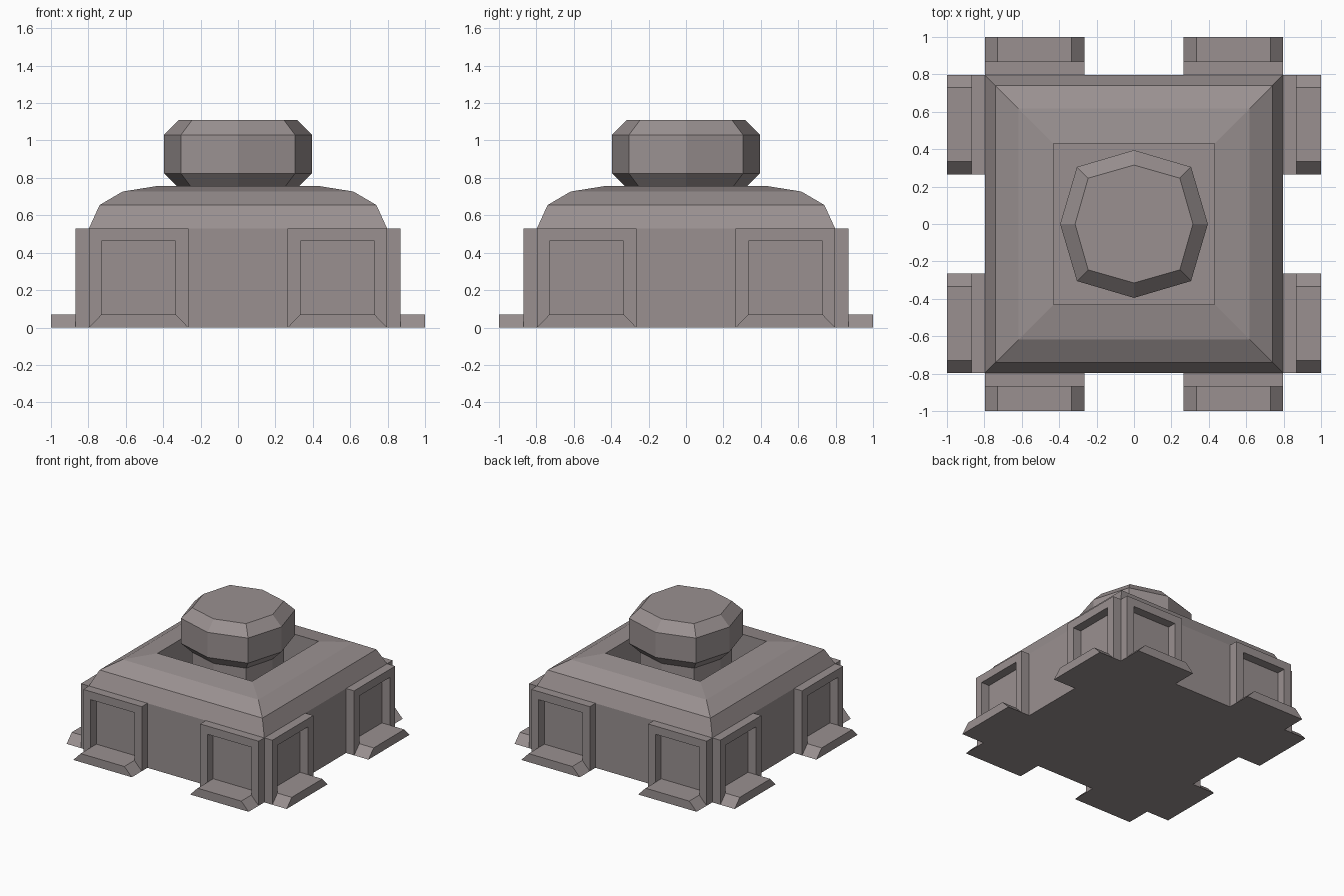
import bpy, bmesh
from math import pi
from mathutils import Matrix, Vector

if "Cube" in bpy.data.objects:
    bpy.data.objects.remove(bpy.data.objects["Cube"])

stone = bpy.data.materials.new("stone")
stone.diffuse_color = (0.32, 0.28, 0.28, 1)
stone.use_nodes = True
stone.node_tree.nodes["Principled BSDF"].inputs["Base Color"].default_value = stone.diffuse_color


def finish(name, bm):
    bmesh.ops.recalc_face_normals(bm, faces=bm.faces)
    mesh = bpy.data.meshes.new(name)
    bm.to_mesh(mesh)
    bm.free()
    mesh.materials.append(stone)
    obj = bpy.data.objects.new(name, mesh)
    bpy.context.collection.objects.link(obj)
    return obj


def loft(bm, rings):
    """Skin a list of point rings and cap both ends."""
    loops = [[bm.verts.new(p) for p in ring] for ring in rings]
    n = len(loops[0])
    for a, b in zip(loops, loops[1:]):
        for i in range(n):
            j = (i + 1) % n
            bm.faces.new((a[i], a[j], b[j], b[i]))
    bm.faces.new(loops[0])
    bm.faces.new(loops[-1])


def square(r, z):
    return [(-r, -r, z), (r, -r, z), (r, r, z), (-r, r, z)]


def octagon(r, d, z):
    return [(r, 0, z), (d, d, z), (0, r, z), (-d, d, z),
            (-r, 0, z), (-d, -d, z), (0, -r, z), (d, -d, z)]


def around(name, profile, y0, y1):
    """Extrude an x-z profile outward; repeat mirrored on all four sides."""
    bm = bmesh.new()
    for k in range(4):
        turn = Matrix.Rotation(k * pi / 2, 3, 'Z')
        for side in (1, -1):
            loft(bm, [[turn @ Vector((side * x, -y, z)) for x, z in profile]
                      for y in (y0, y1)])
    return finish(name, bm)


W = 0.797        # body half width
FLOOR = 0.5      # bottom of the roof recess

# Body with curved roof and sunken square well
body = bmesh.new()
loft(body, [square(r, z) for r, z in (
    (W, 0), (W, 0.53), (0.74, 0.655), (0.617, 0.727),
    (0.43, 0.757), (0.43, FLOOR))])
finish("body", body)

# Octagonal turret on its neck
turret = bmesh.new()
loft(turret, [octagon(r, d, z) for r, d, z in (
    (0.315, 0.245, FLOOR), (0.315, 0.245, 0.744), (0.395, 0.305, 0.824),
    (0.395, 0.305, 1.03), (0.315, 0.245, 1.11))])
finish("turret", turret)

# Buttress frames and their sloped feet
around("buttress_frames", [
    (0.265, 0), (0.333, 0.07), (0.333, 0.463), (0.73, 0.463),
    (0.73, 0.07), (W, 0), (W, 0.53), (0.265, 0.53)], W, 0.87)
around("buttress_feet", [
    (0.265, 0), (W, 0), (0.73, 0.07), (0.333, 0.07)], W, 1.0)
